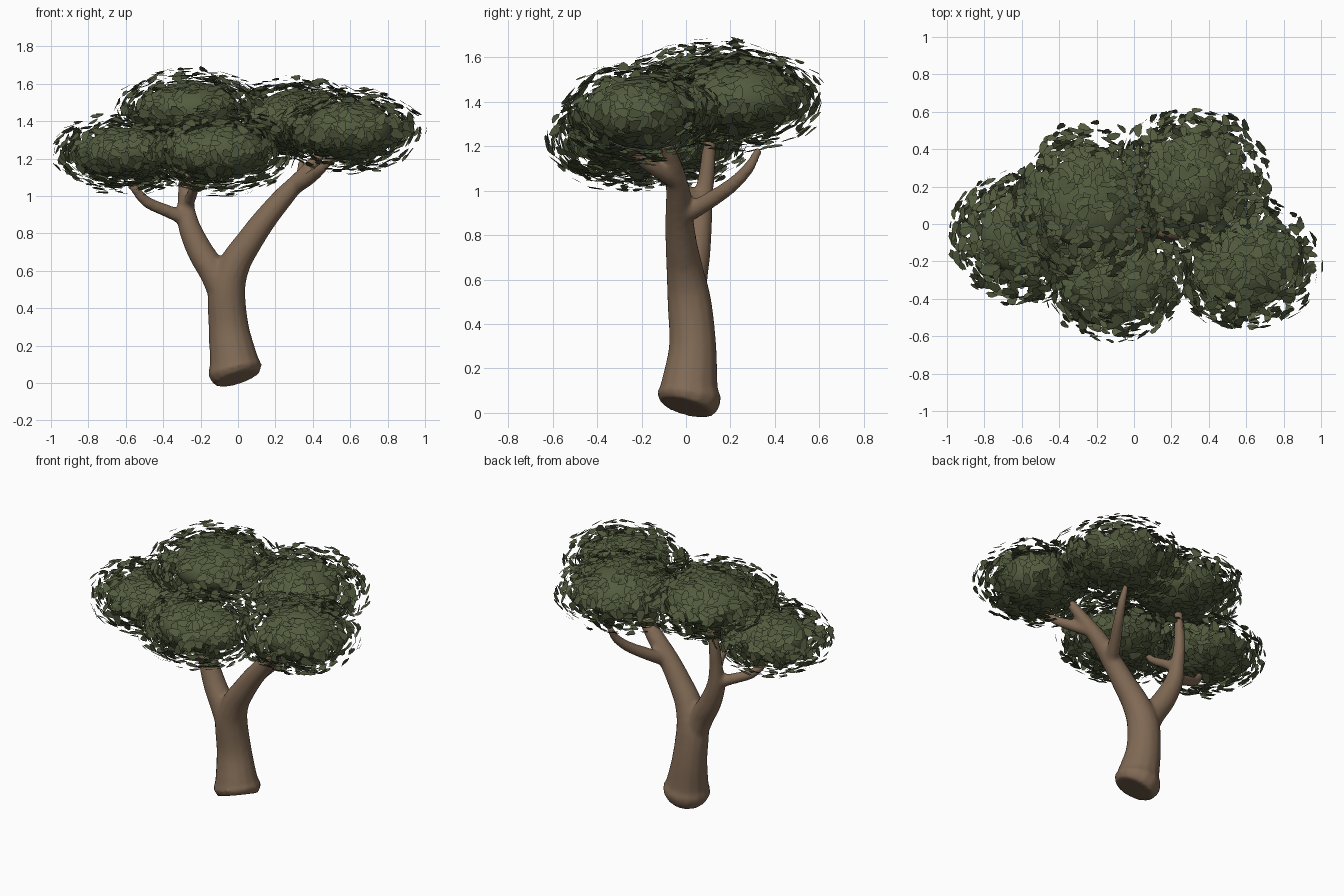
import bpy, bmesh, math, random
from mathutils import Vector, Matrix

if "Cube" in bpy.data.objects:
    bpy.data.objects.remove(bpy.data.objects["Cube"])

random.seed(4)


def material(name, rgb):
    m = bpy.data.materials.new(name)
    m.diffuse_color = (*rgb, 1)
    m.use_nodes = True
    m.node_tree.nodes["Principled BSDF"].inputs["Base Color"].default_value = m.diffuse_color
    return m


BARK = material("bark brown", (0.216, 0.142, 0.089))
LEAF = material("leaf green", (0.086, 0.106, 0.049))


def finish(bm, name, mat, smooth=True):
    me = bpy.data.meshes.new(name)
    bm.to_mesh(me)
    bm.free()
    me.materials.append(mat)
    for p in me.polygons:
        p.use_smooth = smooth
    ob = bpy.data.objects.new(name, me)
    bpy.context.collection.objects.link(ob)
    return ob


def spline(pts, steps=5):
    """Catmull-Rom through (x, y, z, radius) points."""
    p = [Vector(q) for q in pts]
    p = [p[0] * 2 - p[1]] + p + [p[-1] * 2 - p[-2]]
    out = []
    for i in range(1, len(p) - 2):
        a, b, c, d = p[i - 1:i + 3]
        for k in range(steps):
            t = k / steps
            out.append(0.5 * (2 * b + (c - a) * t + (2 * a - 5 * b + 4 * c - d) * t ** 2
                              + (3 * b - a - 3 * c + d) * t ** 3))
    return out + [p[-2]]


def limb(bm, pts, sides=14):
    """Closed tapered tube along a path."""
    path = spline(pts)
    rings = []
    for i, q in enumerate(path):
        tan = (path[min(i + 1, len(path) - 1)] - path[max(i - 1, 0)]).to_3d().normalized()
        u = Vector((0, 1, 0)).cross(tan).normalized()
        v = tan.cross(u)
        rings.append([bm.verts.new(q.to_3d() + q.w * (u * math.cos(a) + v * math.sin(a)))
                      for a in (2 * math.pi * k / sides for k in range(sides))])
    for r, s in zip(rings, rings[1:]):
        for k in range(sides):
            n = (k + 1) % sides
            bm.faces.new((r[k], r[n], s[n], s[k]))
    bm.faces.new(rings[0][::-1])
    bm.faces.new(rings[-1])


# Trunk and branches, fused into one skin
bm = bmesh.new()
limbs = [
    # trunk running on into the right-hand branch
    [(0.0, 0.0, 0.025, 0.125), (-0.014, 0.012, 0.07, 0.147), (-0.022, 0.015, 0.12, 0.131),
     (-0.05, 0.03, 0.3, 0.108), (-0.06, 0.015, 0.5, 0.1), (-0.015, -0.005, 0.64, 0.084),
     (0.055, -0.02, 0.75, 0.073), (0.14, -0.03, 0.87, 0.064), (0.24, -0.035, 0.99, 0.056),
     (0.34, -0.055, 1.1, 0.043), (0.44, -0.09, 1.22, 0.028)],
    # left-hand branch
    [(-0.06, 0.015, 0.46, 0.09), (-0.13, 0.02, 0.59, 0.077), (-0.205, 0.04, 0.71, 0.07),
     (-0.265, 0.06, 0.85, 0.058), (-0.28, 0.08, 0.98, 0.043), (-0.28, 0.1, 1.14, 0.034),
     (-0.26, 0.11, 1.32, 0.026)],
    # side branches, one under each leaf cluster
    [(-0.26, 0.06, 0.87, 0.04), (-0.38, 0.03, 0.92, 0.034), (-0.49, -0.01, 0.97, 0.03),
     (-0.57, -0.05, 1.06, 0.022)],
    [(-0.27, 0.07, 0.95, 0.034), (-0.25, 0.0, 1.0, 0.03), (-0.23, -0.08, 1.05, 0.026),
     (-0.21, -0.13, 1.1, 0.02)],
    [(0.16, -0.03, 0.88, 0.045), (0.22, 0.08, 0.94, 0.039), (0.29, 0.2, 1.02, 0.033),
     (0.33, 0.28, 1.1, 0.026), (0.34, 0.33, 1.19, 0.017)],
    [(0.31, -0.05, 1.05, 0.04), (0.39, -0.14, 1.1, 0.035), (0.46, -0.23, 1.16, 0.026),
     (0.52, -0.25, 1.24, 0.02)],
]
for pts in limbs:
    limb(bm, pts)
bmesh.ops.recalc_face_normals(bm, faces=bm.faces)
wood = finish(bm, "trunk_and_branches", BARK)
mod = wood.modifiers.new("fuse", 'REMESH')
mod.mode = 'VOXEL'
mod.voxel_size = 0.014
mod.use_smooth_shade = True
mod = wood.modifiers.new("soften", 'SMOOTH')
mod.factor = 0.5
mod.iterations = 3

# Leaf clusters: centre, core radii, outer leaf-shell radii
clusters = {
    "left": ((-0.60, -0.07, 1.23), (0.22, 0.2, 0.135), (0.40, 0.37, 0.23)),
    "back_left": ((-0.25, 0.12, 1.46), (0.25, 0.25, 0.15), (0.42, 0.44, 0.23)),
    "front": ((-0.10, -0.28, 1.235), (0.26, 0.2, 0.14), (0.41, 0.36, 0.245)),
    "back_right": ((0.31, 0.24, 1.41), (0.22, 0.24, 0.16), (0.44, 0.40, 0.24)),
    "right": ((0.6, -0.21, 1.35), (0.23, 0.21, 0.16), (0.41, 0.37, 0.235)),
}
# Leaf outline: two lobes and a pointed tip
OUTLINE = [(-0.026, 0), (-0.03, 0.013), (-0.012, 0.02), (0.004, 0.015), (0.018, 0.013),
           (0.034, 0), (0.018, -0.013), (0.004, -0.016), (-0.012, -0.02), (-0.03, -0.012)]

for name, (centre, core, shell) in clusters.items():
    c = Vector(centre)
    # Solid core
    bm = bmesh.new()
    bmesh.ops.create_icosphere(bm, subdivisions=4, radius=1,
                               matrix=Matrix.Translation(c) @ Matrix.Diagonal((*core, 1)))
    finish(bm, name + "_foliage_core", LEAF)

    # Loose leaves lying flat-ish along the shell around it
    bm = bmesh.new()
    for i in range(620):
        d = Vector([random.gauss(0, 1) for _ in range(3)]).normalized()
        t = random.uniform(0.1, 1.0)
        pos = c + Vector([d[k] * (core[k] * (1 - t) + shell[k] * t) for k in range(3)])
        n = Vector([d[k] / shell[k] for k in range(3)])
        n.z *= 1.4
        n = (n.normalized() + Vector([random.gauss(0, 0.13) for _ in range(3)])).normalized()
        rot = n.to_track_quat('Z', 'Y').to_matrix().to_4x4()
        m = (Matrix.Translation(pos) @ rot @ Matrix.Rotation(random.uniform(0, 6.28), 4, 'Z')
             @ Matrix.Scale(random.uniform(0.95, 1.4), 4))
        bm.faces.new([bm.verts.new(m @ Vector((x, y, 0))) for x, y in OUTLINE])
    finish(bm, name + "_leaves", LEAF, False)
